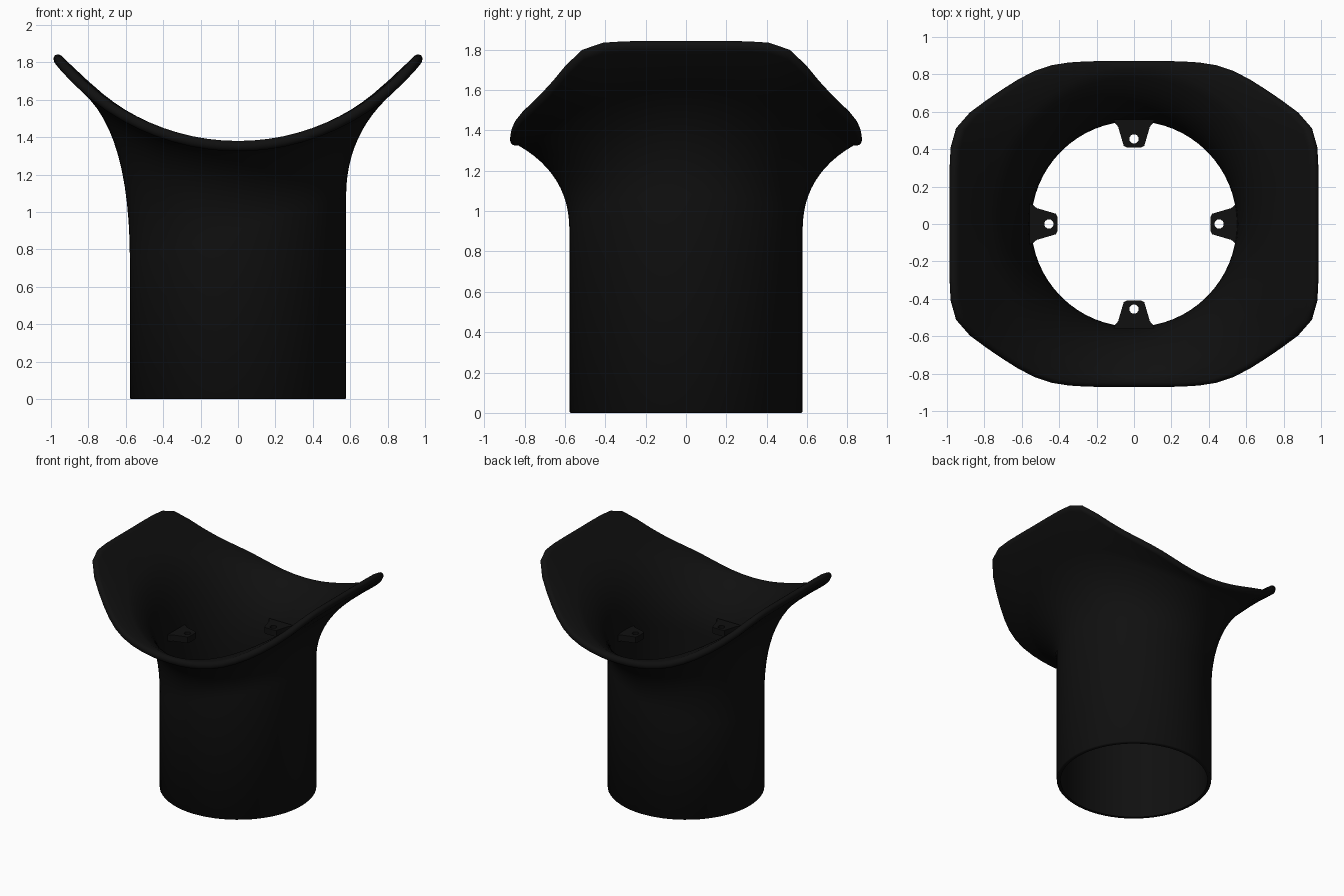
import bpy, bmesh
from math import sin, cos, pi, sqrt, radians
from mathutils import Matrix

if "Cube" in bpy.data.objects:
    bpy.data.objects.remove(bpy.data.objects["Cube"])

SEG = 64
R_TUBE, WALL = 0.578, 0.028
AXIS_Z, R_TOP, PLATE = 2.58, 1.2, 0.055   # saddle cylinder runs along y
R_LOW = R_TOP + PLATE

black = bpy.data.materials.new("matte black")
black.use_nodes = True
black.diffuse_color = (0.005, 0.005, 0.005, 1)
black.node_tree.nodes["Principled BSDF"].inputs["Base Color"].default_value = black.diffuse_color


def finish(name, bm, angle):
    bmesh.ops.recalc_face_normals(bm, faces=bm.faces)
    mesh = bpy.data.meshes.new(name)
    bm.to_mesh(mesh)
    bm.free()
    mesh.materials.append(black)
    obj = bpy.data.objects.new(name, mesh)
    bpy.context.collection.objects.link(obj)
    bpy.ops.object.select_all(action="DESELECT")
    obj.select_set(True)
    bpy.context.view_layer.objects.active = obj
    bpy.ops.object.shade_smooth_by_angle(angle=radians(angle))
    return obj


def rim_radius(a):
    """Rounded octagonal outline of the saddle."""
    x, y = abs(cos(a)), abs(sin(a))
    p = 20
    return (x ** p + (y / 0.872) ** p + (0.56 * x + 0.83 * y) ** p) ** (-1 / p)


def plate_point(a, rho, s):
    """Point on the curved plate: s = 0 underside, s = 1 top."""
    x, y = rho * cos(a), rho * sin(a)
    r = R_LOW - s * PLATE
    x *= r / R_LOW
    return (x, y, AXIS_Z - sqrt(r * r - x * x))


def flare(a, t, s):
    """Fillet between tube wall and plate, outside (s = 0) or inside (s = 1)."""
    r0 = R_TUBE - s * WALL
    foot = min(0.83, rim_radius(a) - 0.04)
    fx, fy, fz = plate_point(a, foot, s)
    z_start = 0.91 + 0.175 * cos(a)
    z_ctrl = fz - 0.145 - 0.075 * cos(a) ** 2
    u = 1 - t
    w = u * u + 2 * u * t
    return (w * r0 * cos(a) + t * t * fx, w * r0 * sin(a) + t * t * fy,
            u * u * z_start + 2 * u * t * z_ctrl + t * t * fz)


def wall(r, z):
    return lambda a: (r * cos(a), r * sin(a), z)


# Closed cross-section: up the outside, around the rim, down the bore
STEPS = 12
rings = [wall(R_TUBE - 0.006, 0), wall(R_TUBE, 0.006)]
rings += [lambda a, i=i: flare(a, i / STEPS, 0) for i in range(STEPS + 1)]
rings += [lambda a, k=k: plate_point(a, rim_radius(a) - 0.025 * (1 - sin(k)), 0.5 - 0.5 * cos(k))
          for k in [i * pi / 8 for i in range(9)]]
rings += [lambda a, i=i: flare(a, i / STEPS, 1) for i in range(STEPS, -1, -1)]
rings += [wall(R_TUBE - WALL, 0)]

bm = bmesh.new()
grid = [[bm.verts.new(f(2 * pi * j / SEG)) for j in range(SEG)] for f in rings]
for i, row in enumerate(grid):
    nxt = grid[(i + 1) % len(grid)]
    for j in range(SEG):
        k = (j + 1) % SEG
        bm.faces.new((row[j], row[k], nxt[k], nxt[j]))
finish("saddle_pipe", bm, 50)

# Four drilled mounting tabs inside the bore
half = [(0.56, 0.11), (0.538, 0.1), (0.52, 0.085), (0.435, 0.06), (0.418, 0.055), (0.41, 0.04)]
outline = half + [(x, -y) for x, y in reversed(half)]
hole = [(0.455 + 0.025 * cos(i * pi / 8), 0.025 * sin(i * pi / 8)) for i in range(16)]
for n, side in enumerate(("left", "back", "right", "front")):
    bm = bmesh.new()
    edges = []
    for loop in (outline, hole):
        vs = [bm.verts.new((x, y, 1.08)) for x, y in loop]
        edges += [bm.edges.new((v, vs[(i + 1) % len(vs)])) for i, v in enumerate(vs)]
    bmesh.ops.triangle_fill(bm, edges=edges, use_beauty=True)
    ext = bmesh.ops.extrude_face_region(bm, geom=bm.faces[:], use_keep_orig=True)
    top = [g for g in ext["geom"] if isinstance(g, bmesh.types.BMVert)]
    bmesh.ops.translate(bm, verts=top, vec=(0, 0, 0.05))
    bmesh.ops.rotate(bm, verts=bm.verts, matrix=Matrix.Rotation(n * pi / 2, 3, "Z"))
    finish("mounting_tab_" + side, bm, 35)
